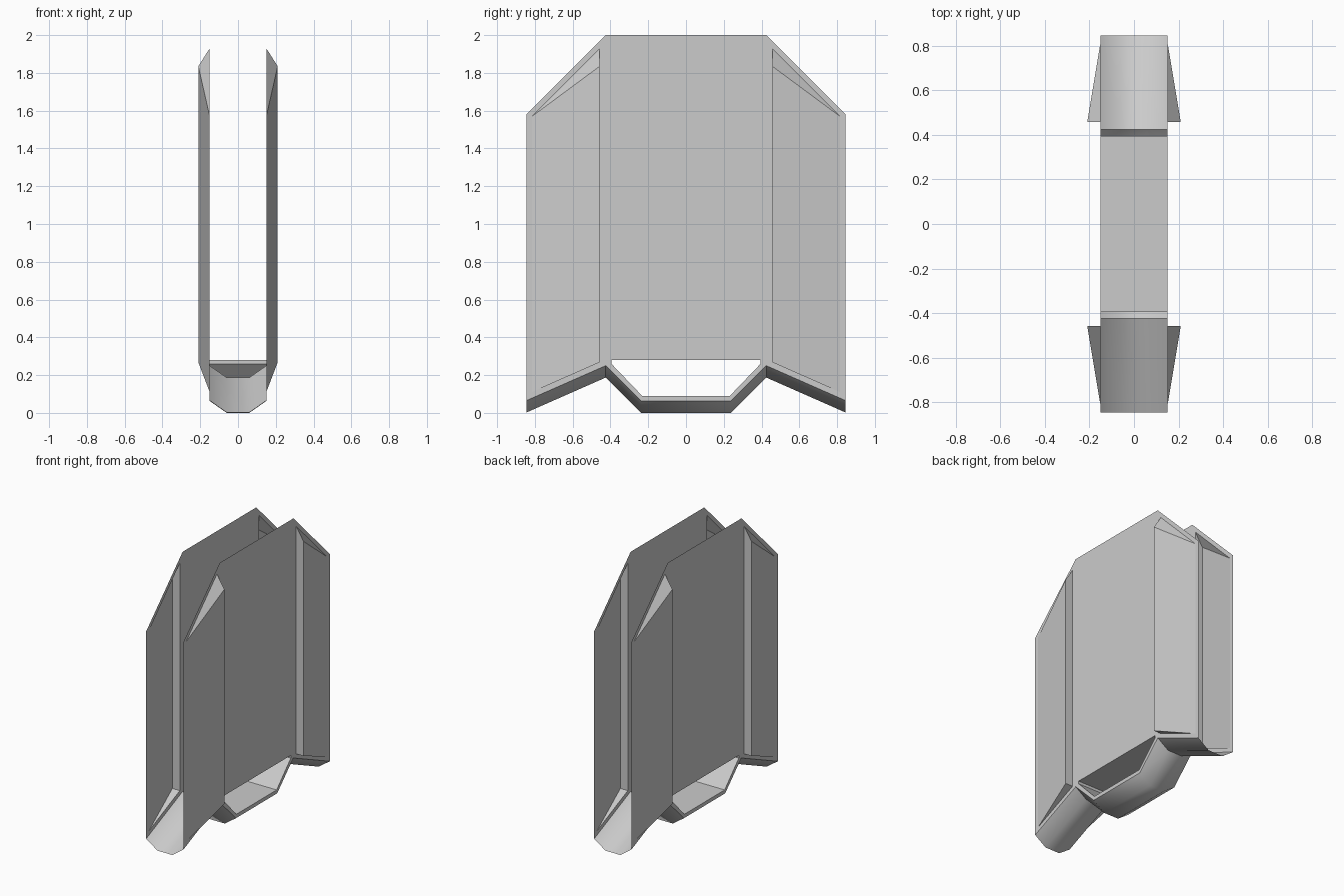
import bpy, bmesh, math

if "Cube" in bpy.data.objects:
    bpy.data.objects.remove(bpy.data.objects["Cube"])

W = 0.15      # half distance between the two plates
DROP = 0.06   # depth of the bottom channel and bulge of the fins

# (y, z) profiles
keel = [(-.845, .065), (-.425, .25), (-.238, .063), (.238, .063), (.425, .25), (.845, .065)]
outline = keel + [(.845, 1.58), (.425, 2), (-.425, 2), (-.845, 1.58)]
hatch = [(-.395, .28), (-.395, .26), (-.232, .09), (.232, .09), (.395, .26), (.395, .28)]


def fin_loop(s):
    return [(s * .457, 1.93), (s * .815, 1.57), (s * .815, .11), (s * .457, .268)]


def finish(bm, name, smooth=False):
    bmesh.ops.remove_doubles(bm, verts=bm.verts[:], dist=1e-4)
    me = bpy.data.meshes.new(name)
    bm.to_mesh(me)
    bm.free()
    ob = bpy.data.objects.new(name, me)
    bpy.context.collection.objects.link(ob)
    if smooth:
        bpy.context.view_layer.objects.active = ob
        ob.select_set(True)
        bpy.ops.object.shade_smooth_by_angle(angle=math.radians(40))
        ob.select_set(False)
    return ob


def sheet(bm, rows, closed=False):
    """Quads between consecutive rows of points."""
    vs = [[bm.verts.new(p) for p in r] for r in rows]
    if closed:
        vs.append(vs[0])
    for a, b in zip(vs, vs[1:]):
        for i in range(len(a) - 1):
            bm.faces.new((a[i], a[i + 1], b[i + 1], b[i]))


for side, label in ((1, "right"), (-1, "left")):
    # Flat side plate with openings for the hatch and the two hollow fins
    bm = bmesh.new()
    edges = []
    for loop in (outline, hatch, fin_loop(1), fin_loop(-1)):
        vs = [bm.verts.new((side * W, y, z)) for y, z in loop]
        edges += [bm.edges.new((vs[i - 1], vs[i])) for i in range(len(vs))]
    bmesh.ops.triangle_fill(bm, edges=edges, use_beauty=True, normal=(side, 0, 0))
    for f in bm.faces:
        f.normal_update()
        if f.normal.x * side < 0:
            f.normal_flip()
    bmesh.ops.dissolve_limit(bm, angle_limit=.01, verts=bm.verts[:], edges=bm.edges[:])
    finish(bm, label + "_plate")

    # Wedge fins bulging outwards, open on the inside
    for s, end in ((-1, "front"), (1, "back")):
        bm = bmesh.new()
        a, c, d, b = [bm.verts.new((side * W, y, z)) for y, z in fin_loop(s)]
        top = bm.verts.new((side * (W + DROP), s * .457, 1.835))
        low = bm.verts.new((side * (W + DROP), s * .457, .268))
        for f in ((top, c, d, low), (a, c, top), (b, low, d), (a, top, low, b)):
            face = bm.faces.new(f)
        # outward orientation: away from the fin's base centre
        for f in bm.faces:
            f.normal_update()
            out = f.calc_center_median()
            out.x -= side * W
            out.y -= s * .58
            out.z -= 1.0
            if f.normal.dot(out) < 0:
                f.normal_flip()
        finish(bm, f"{label}_{end}_fin")

# Bevelled channel following the lower edge of the plates
bm = bmesh.new()
section = [(W, 0), (.06, -.063), (-.06, -.063), (-W, 0)]
sheet(bm, [[(x, y, z + dz) for x, dz in section] for y, z in keel])
for f in bm.faces:
    f.normal_update()
    if f.normal.z > 0:
        f.normal_flip()
finish(bm, "bottom_channel", smooth=True)

# Tunnel lining the hatch from plate to plate
bm = bmesh.new()
sheet(bm, [[(-W, y, z), (W, y, z)] for y, z in hatch], closed=True)
for f in bm.faces:
    f.normal_update()
    c = f.calc_center_median()
    if f.normal.y * -c.y + f.normal.z * (.2 - c.z) < 0:
        f.normal_flip()
finish(bm, "hatch_tunnel")
